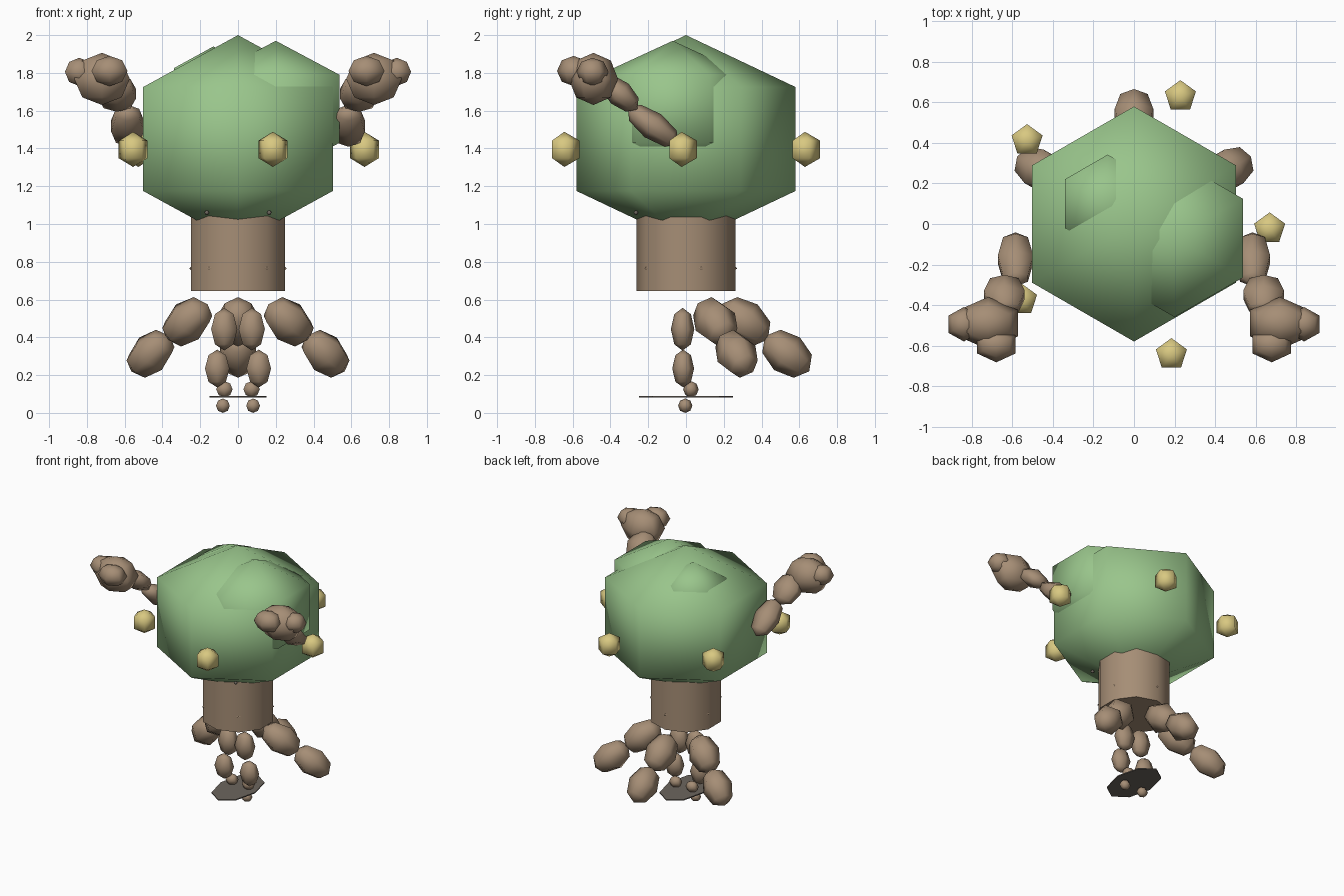
import bpy, bmesh, math
from math import sin, cos, pi, radians
from mathutils import Vector, Matrix

cube = bpy.data.objects.get("Cube")
if cube:
    bpy.data.objects.remove(cube, do_unlink=True)


def material(name, rgb):
    m = bpy.data.materials.new(name)
    m.use_nodes = True
    m.diffuse_color = (*rgb, 1)
    m.node_tree.nodes["Principled BSDF"].inputs["Base Color"].default_value = (*rgb, 1)
    return m


LEAF = material("leaf green", (0.32, 0.56, 0.26))
BARK = material("bark brown", (0.38, 0.27, 0.18))
FRUIT = material("fruit yellow", (0.69, 0.58, 0.22))
PLATE = material("dark grey brown", (0.15, 0.13, 0.11))


def lathe(name, profile, sides, mat, matrix, sharp=None, closed=False):
    """Spin an (r, z) profile about z, with one corner on +y."""
    bm = bmesh.new()
    rows = [[bm.verts.new((-r * sin(2 * pi * i / sides), r * cos(2 * pi * i / sides), z))
             for i in range(sides)] for r, z in profile]
    pairs = list(zip(rows, rows[1:])) + ([(rows[-1], rows[0])] if closed else [])
    for low, high in pairs:
        for i in range(sides):
            j = (i + 1) % sides
            bm.faces.new((low[i], low[j], high[j], high[i]))
    bmesh.ops.remove_doubles(bm, verts=bm.verts, dist=1e-5)
    bmesh.ops.transform(bm, matrix=matrix, verts=bm.verts)
    bmesh.ops.recalc_face_normals(bm, faces=bm.faces)
    for f in bm.faces:
        f.smooth = True
    mesh = bpy.data.meshes.new(name)
    bm.to_mesh(mesh)
    bm.free()
    if sharp:
        mesh.set_sharp_from_angle(angle=radians(sharp))
    mesh.materials.append(mat)
    ob = bpy.data.objects.new(name, mesh)
    bpy.context.collection.objects.link(ob)
    return ob


def blob(name, loc, radii, mat=BARK, sides=6, rings=4, rot=Matrix()):
    """Low-poly ellipsoid."""
    profile = [(sin(pi * k / rings), -cos(pi * k / rings)) for k in range(rings + 1)]
    profile[0], profile[-1] = (0, -1), (0, 1)
    place = Matrix.Translation(loc) @ rot @ Matrix.Diagonal((*radii, 1))
    return lathe(name, profile, sides, mat, place)


# Crown: one large and two smaller faceted clumps
for name, loc, r, h in (("crown", (0, 0, 1.45), 0.67, 0.55),
                        ("crown_left_clump", (0.2, -0.07, 1.61), 0.45, 0.36),
                        ("crown_right_clump", (-0.13, 0.1, 1.71), 0.28, 0.23)):
    blob(name, loc, (r, r, h), LEAF, rings=3)

# Fruit evenly spaced around the crown
for k in range(5):
    a = radians(72 * k - 2)
    blob(f"fruit_{k + 1}", (0.67 * cos(a), 0.67 * sin(a), 1.395), (0.093,) * 3,
         FRUIT, sides=5, rings=3)

# Trunk with a thin five-cornered band
lathe("trunk", [(0, 0.645), (0.263, 0.645), (0.263, 1.1), (0, 1.1)], 10, BARK,
      Matrix(), sharp=50)
lathe("trunk_band", [(0.25, 0.765), (0.26, 0.755), (0.271, 0.765), (0.26, 0.775)], 5,
      BARK, Matrix(), closed=True)

# Three roots reaching back and out to the sides
for name, deg in (("left", 30), ("back", 90), ("right", 150)):
    out = Vector((cos(radians(deg)), sin(radians(deg)), 0))
    for part, dist, z, size, drop in (("upper", 0.31, 0.482, (0.115, 0.115, 0.155), 0.75),
                                      ("lower", 0.535, 0.313, (0.11, 0.11, 0.15), 0.8)):
        axis = out - Vector((0, 0, drop))
        rot = axis.to_track_quat('Z', 'Y').to_matrix().to_4x4()
        blob(f"{name}_root_{part}", out * dist + Vector((0, 0, z)), size, rot=rot)

# Paired parts: arms, hands, legs, feet and eyes
for side, s in (("left", 1), ("right", -1)):
    def pair(part, loc, radii, tilt=0, mat=BARK):
        blob(f"{side}_{part}", (s * loc[0], loc[1], loc[2]), radii, mat,
             rot=Matrix.Rotation(radians(tilt), 4, 'X'))

    pair("upper_arm", (0.585, -0.175, 1.52), (0.1, 0.075, 0.165), 54)
    pair("forearm", (0.64, -0.35, 1.69), (0.115, 0.07, 0.125), 48)
    pair("hand", (0.72, -0.49, 1.768), (0.17, 0.13, 0.138))
    pair("outer_finger", (0.84, -0.495, 1.805), (0.088, 0.085, 0.075))
    pair("front_finger", (0.68, -0.595, 1.81), (0.11, 0.088, 0.08))
    pair("thigh", (0.073, -0.018, 0.443), (0.08, 0.062, 0.113))
    pair("shin", (0.11, -0.015, 0.235), (0.075, 0.058, 0.1))
    pair("ankle", (0.072, 0.026, 0.125), (0.05, 0.041, 0.043))
    pair("foot", (0.08, -0.004, 0.038), (0.042, 0.038, 0.038))
    pair("eye", (0.165, -0.265, 1.06), (0.014, 0.012, 0.012), mat=PLATE)

# Thin oval plate between the feet
lathe("foot_plate", [(0, 0.082), (1, 0.082), (1, 0.09), (0, 0.09)], 8, PLATE,
      Matrix.Diagonal((0.15, 0.25, 1, 1)), sharp=30)
